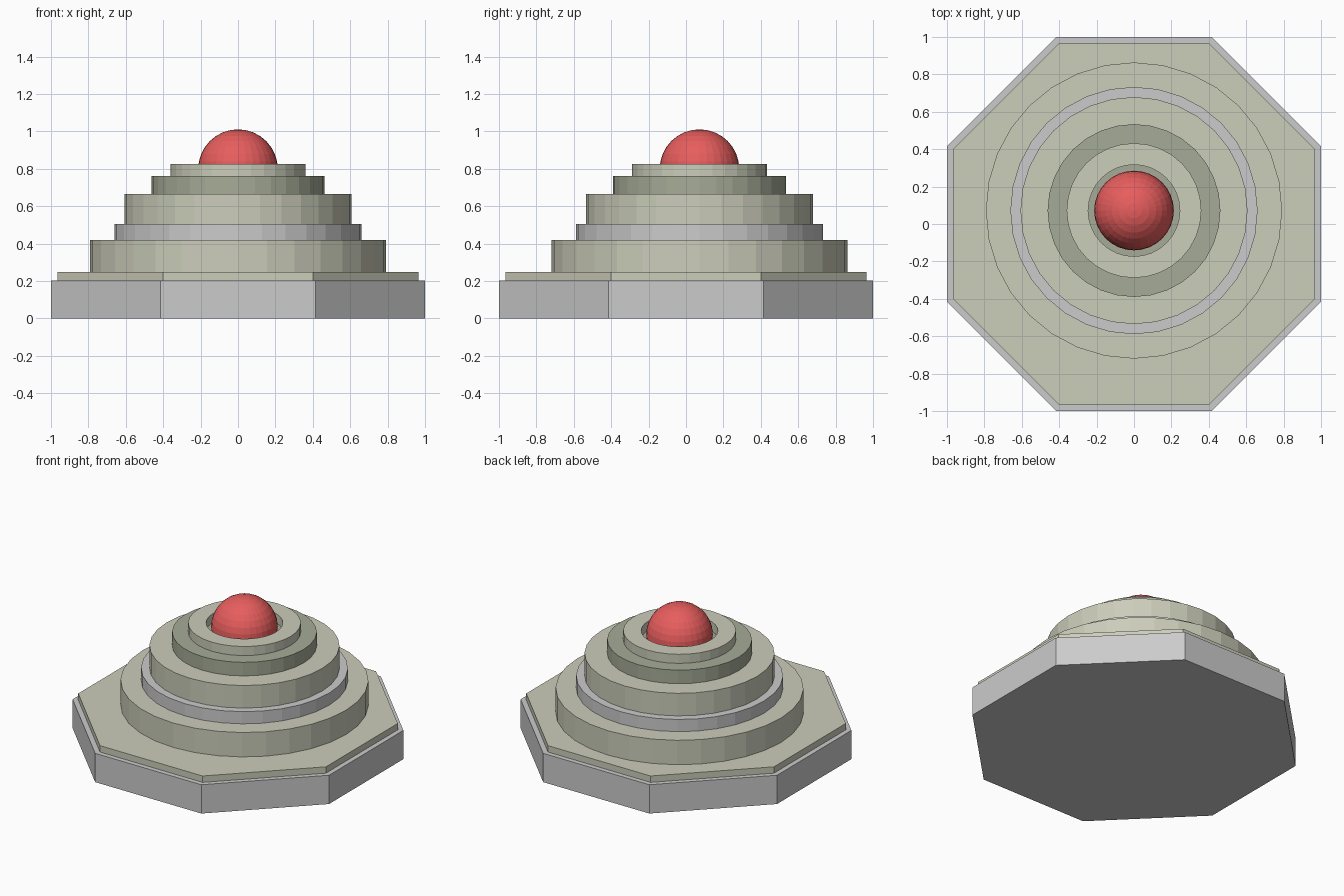
import bpy, bmesh, math

if "Cube" in bpy.data.objects:
    bpy.data.objects.remove(bpy.data.objects["Cube"])

CY = 0.072  # the round tiers sit slightly behind the base centre


def material(name, rgb):
    m = bpy.data.materials.new(name)
    m.diffuse_color = (*rgb, 1)
    m.use_nodes = True
    m.node_tree.nodes["Principled BSDF"].inputs["Base Color"].default_value = m.diffuse_color
    return m


olive = material("olive", (0.6, 0.61, 0.49))
dark_olive = material("dark_olive", (0.38, 0.41, 0.31))
red = material("red", (0.8, 0.11, 0.11))


def finish(name, bm, mat, loc):
    me = bpy.data.meshes.new(name)
    bmesh.ops.recalc_face_normals(bm, faces=bm.faces)
    bm.to_mesh(me)
    bm.free()
    ob = bpy.data.objects.new(name, me)
    ob.location = loc
    if mat:
        me.materials.append(mat)
    bpy.context.collection.objects.link(ob)
    return ob


def prism(name, radius, z0, z1, mat=None, sides=32, turn=0.0, y=CY, hole=None):
    """Upright prism, or a ring when a hole radius is given."""
    bm = bmesh.new()

    def loop(r, z):
        return [bm.verts.new((r * math.cos(turn + math.tau * i / sides),
                              r * math.sin(turn + math.tau * i / sides), z))
                for i in range(sides)]

    def bridge(a, b):
        for i in range(sides):
            j = (i + 1) % sides
            bm.faces.new((a[i], a[j], b[j], b[i]))

    low, high = loop(radius, z0), loop(radius, z1)
    bridge(low, high)
    if hole:
        in_low, in_high = loop(hole, z0), loop(hole, z1)
        bridge(high, in_high)
        bridge(in_high, in_low)
        bridge(in_low, low)
    else:
        bm.faces.new(low)
        bm.faces.new(high)
    return finish(name, bm, mat, (0, y, 0))


# octagonal base and its thin top plate
octa = 1 / math.cos(math.pi / 8)
prism("base", octa, 0, 0.203, None, 8, math.pi / 8, 0)
prism("base_plate", 0.966 * octa, 0.203, 0.248, olive, 8, math.pi / 8, 0)

# stacked round tiers
prism("lower_tier", 0.792, 0.248, 0.42, olive)
prism("metal_band", 0.661, 0.42, 0.506, None)
prism("middle_tier", 0.607, 0.506, 0.665, olive)
prism("upper_tier", 0.462, 0.665, 0.761, dark_olive)
prism("lens_collar", 0.36, 0.761, 0.825, olive, hole=0.245)

# red ball set into the collar
bm = bmesh.new()
bmesh.ops.create_uvsphere(bm, u_segments=32, v_segments=16, radius=0.213)
finish("red_lens", bm, red, (0, CY, 0.798))
